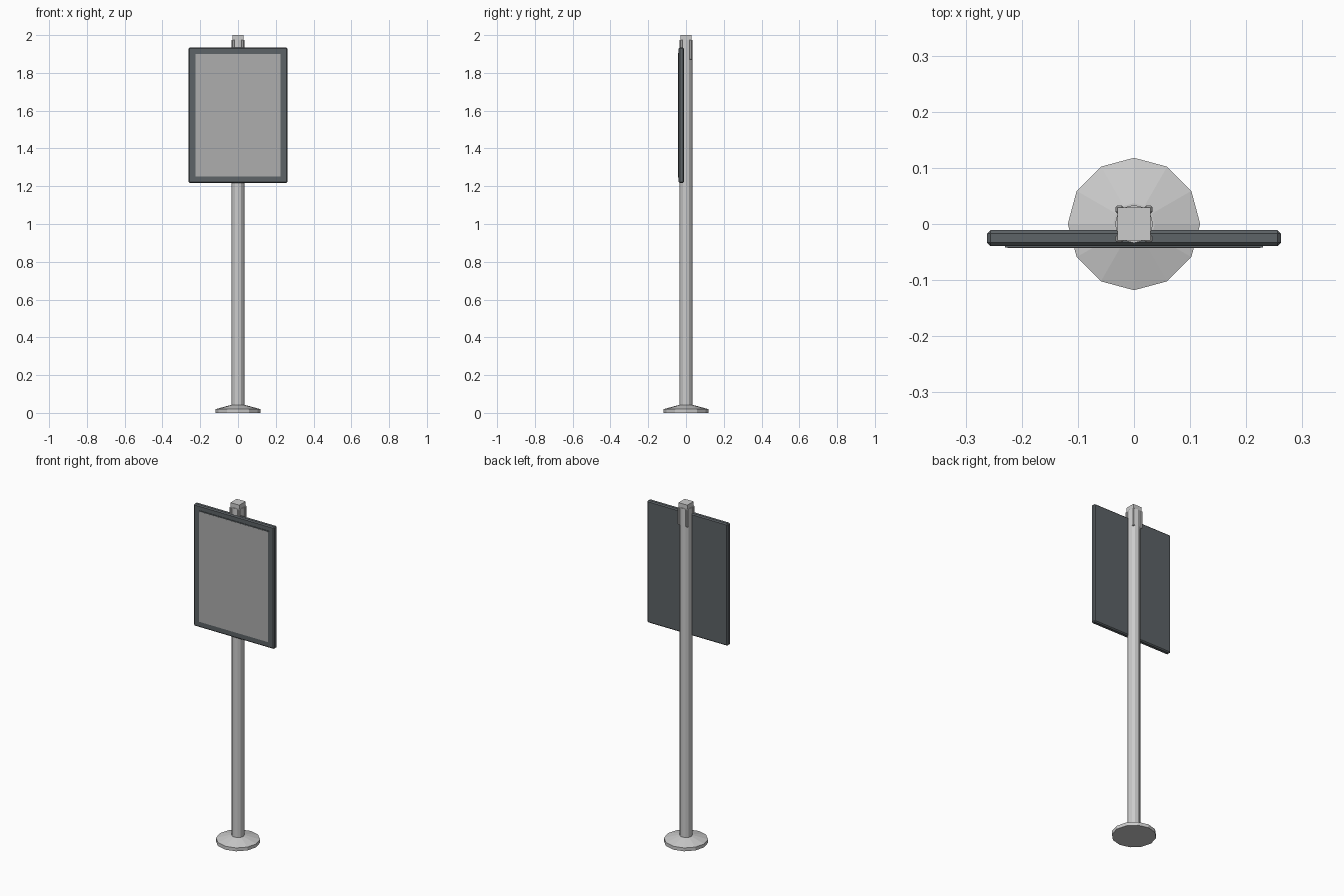
import bpy, bmesh, math

if "Cube" in bpy.data.objects:
    bpy.data.objects.remove(bpy.data.objects["Cube"])

dark = bpy.data.materials.new("dark_frame")
dark.diffuse_color = (0.11, 0.125, 0.135, 1)
dark.use_nodes = True
dark.node_tree.nodes["Principled BSDF"].inputs["Base Color"].default_value = dark.diffuse_color
pale = bpy.data.materials.new("display_grey")
pale.diffuse_color = (0.42, 0.42, 0.42, 1)
pale.use_nodes = True
pale.node_tree.nodes["Principled BSDF"].inputs["Base Color"].default_value = pale.diffuse_color


def finish(name, bm, mat=None):
    bmesh.ops.recalc_face_normals(bm, faces=bm.faces)
    me = bpy.data.meshes.new(name)
    bm.to_mesh(me)
    bm.free()
    ob = bpy.data.objects.new(name, me)
    bpy.context.collection.objects.link(ob)
    if mat:
        me.materials.append(mat)
    return ob


def box(name, lo, hi, bevel=0, mat=None):
    bm = bmesh.new()
    bmesh.ops.create_cube(bm, size=1)
    for v in bm.verts:
        v.co = [(a + b) / 2 + c * (b - a) for a, b, c in zip(lo, hi, v.co)]
    if bevel:
        bmesh.ops.bevel(bm, geom=bm.edges[:], offset=bevel, segments=1,
                        affect='EDGES', profile=0.5)
    return finish(name, bm, mat)


def lathe(name, profile, sides=12):
    bm = bmesh.new()
    rings = [[bm.verts.new((r * math.sin(i * math.tau / sides),
                            r * math.cos(i * math.tau / sides), z))
              for i in range(sides)] for r, z in profile]
    for a, b in zip(rings, rings[1:]):
        for i in range(sides):
            j = (i + 1) % sides
            bm.faces.new((a[i], a[j], b[j], b[i]))
    bm.faces.new(rings[0])
    bm.faces.new(rings[-1])
    return finish(name, bm)


# foot plate with shallow cone, and the round post
lathe("base", [(0.118, 0), (0.118, 0.02), (0.037, 0.042)])
lathe("post", [(0.034, 0.035), (0.034, 1.975)])

# square head with four corner rails
box("post_head", (-0.029, -0.029, 1.88), (0.029, 0.029, 2.0))
for sx in (-1, 1):
    for sy in (-1, 1):
        cx, cy = sx * 0.026, sy * 0.026
        box("corner_rail", (cx - 0.007, cy - 0.007, 1.87),
            (cx + 0.007, cy + 0.007, 1.975), 0.003)

# display panel: dark frame, raised lip, pale face
box("panel_frame", (-0.262, -0.039, 1.217), (0.262, -0.011, 1.935), 0.006, dark)
box("panel_lip", (-0.23, -0.042, 1.247), (0.23, -0.035, 1.905), 0, dark)
box("panel_face", (-0.225, -0.0425, 1.252), (0.225, -0.04, 1.9), 0, pale)
